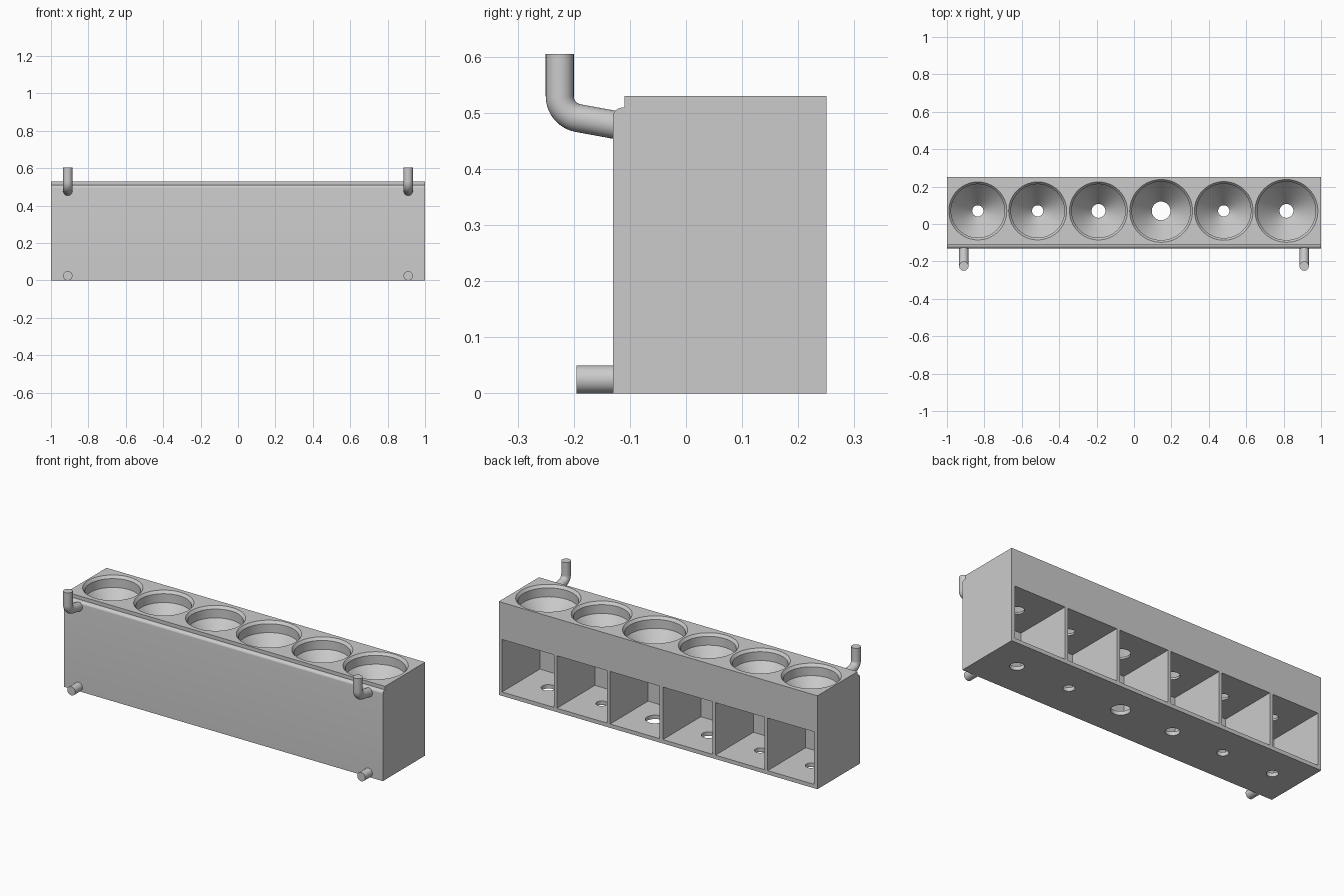
import bpy, bmesh
from math import pi, cos, sin, radians
from mathutils import Vector, Matrix

if "Cube" in bpy.data.objects:
    bpy.data.objects.remove(bpy.data.objects["Cube"], do_unlink=True)

grey = bpy.data.materials.new("plain grey")
grey.use_nodes = True
GREY = (0.6, 0.6, 0.6, 1)
grey.diffuse_color = GREY
grey.node_tree.nodes["Principled BSDF"].inputs["Base Color"].default_value = GREY


def make(name, bm):
    bmesh.ops.recalc_face_normals(bm, faces=bm.faces)
    mesh = bpy.data.meshes.new(name)
    bm.to_mesh(mesh)
    bm.free()
    mesh.materials.append(grey)
    obj = bpy.data.objects.new(name, mesh)
    bpy.context.collection.objects.link(obj)
    return obj


def loft(name, rings):
    """Skin a list of point rings and cap both ends."""
    bm = bmesh.new()
    loops = [[bm.verts.new(p) for p in ring] for ring in rings]
    for a, b in zip(loops, loops[1:]):
        for i in range(len(a)):
            j = (i + 1) % len(a)
            bm.faces.new((a[i], a[j], b[j], b[i]))
    bm.faces.new(loops[0])
    bm.faces.new(loops[-1])
    return make(name, bm)


def circle(centre, u, v, r, n):
    return [Vector(centre) + r * (cos(2 * pi * i / n) * Vector(u) + sin(2 * pi * i / n) * Vector(v))
            for i in range(n)]


def lathe(name, x, y, profile, n=64):
    return loft(name, [circle((x, y, z), (1, 0, 0), (0, 1, 0), r, n) for r, z in profile])


def tube(name, x, path, r=0.025, n=32):
    """Round bar along a (y, z) path; end rings face straight along their segments."""
    pts = [Vector((x, y, z)) for y, z in path]
    rings = []
    for i, p in enumerate(pts):
        t = (pts[min(i + 1, len(pts) - 1)] - pts[max(i - 1, 0)]).normalized()
        rings.append(circle(p, (1, 0, 0), t.cross(Vector((1, 0, 0))), r, n))
    return loft(name, rings)


def box(name, x0, x1, y0, y1, z0, z1):
    bm = bmesh.new()
    m = Matrix.Translation(((x0 + x1) / 2, (y0 + y1) / 2, (z0 + z1) / 2)) @ \
        Matrix.Diagonal((x1 - x0, y1 - y0, z1 - z0, 1))
    bmesh.ops.create_cube(bm, size=1, matrix=m)
    return make(name, bm)


def cut(obj, cutter):
    mod = obj.modifiers.new("cut", "BOOLEAN")
    mod.operation, mod.solver, mod.object = "DIFFERENCE", "EXACT", cutter
    bpy.context.view_layer.objects.active = obj
    bpy.ops.object.modifier_apply(modifier=mod.name)
    bpy.data.objects.remove(cutter, do_unlink=True)


def smooth(obj):
    bpy.ops.object.select_all(action="DESELECT")
    obj.select_set(True)
    bpy.context.view_layer.objects.active = obj
    bpy.ops.object.shade_smooth_by_angle(angle=radians(30))


# Rack body: side profile with a rounded, stepped front top edge
FRONT, BACK, TOP = -0.13, 0.25, 0.53
STEP_Y, STEP_Z = -0.11, 0.51
profile = [(BACK, 0), (BACK, TOP), (STEP_Y, TOP)]
for i in range(9):
    a = pi / 2 * (1 + i / 8)
    profile.append((STEP_Y + 0.02 * cos(a), STEP_Z - 0.015 + 0.015 * sin(a)))
profile.append((FRONT, 0))
body = loft("rack_body", [[(x, y, z) for y, z in profile] for x in (-1, 1)])

# Open compartments along the back
FLOOR, CEILING, WALL = 0.022, 0.32, 0.02
dividers = [-0.99, -0.678, -0.35, -0.02, 0.311, 0.645, 0.99]
for a, b in zip(dividers, dividers[1:]):
    cut(body, box("compartment_cutter", a + WALL / 2, b - WALL / 2, -0.09, 0.3, FLOOR, CEILING))

# Funnel wells: chamfered rim, straight wall, cone and a through hole
wells = [(-0.835, 0.155, 0.03), (-0.515, 0.155, 0.03), (-0.19, 0.155, 0.037),
         (0.145, 0.168, 0.05), (0.48, 0.157, 0.03), (0.815, 0.168, 0.037)]
for x, rim, hole in wells:
    wall = rim - 0.012
    cut(body, lathe("well_cutter", x, 0.07,
                    [(hole, -0.05), (hole, CEILING + 0.01), (wall, 0.465),
                     (wall, TOP - 0.015), (rim, TOP), (rim, TOP + 0.05)]))
smooth(body)

# Hooks and support pegs on both ends of the front
bend_y, bend_z, bend_r = -0.185, 0.53, 0.04
hook_path = [(-0.12, 0.4775)]
for i in range(13):
    a = radians(259.5 - 79.5 * i / 12)
    hook_path.append((bend_y + bend_r * cos(a), bend_z + bend_r * sin(a)))
hook_path.append((bend_y - bend_r, 0.605))
for side, x in (("right", -0.91), ("left", 0.91)):
    smooth(tube(side + "_hook", x, hook_path))
    smooth(tube(side + "_peg", x, [(-0.12, 0.025), (-0.195, 0.025)]))
